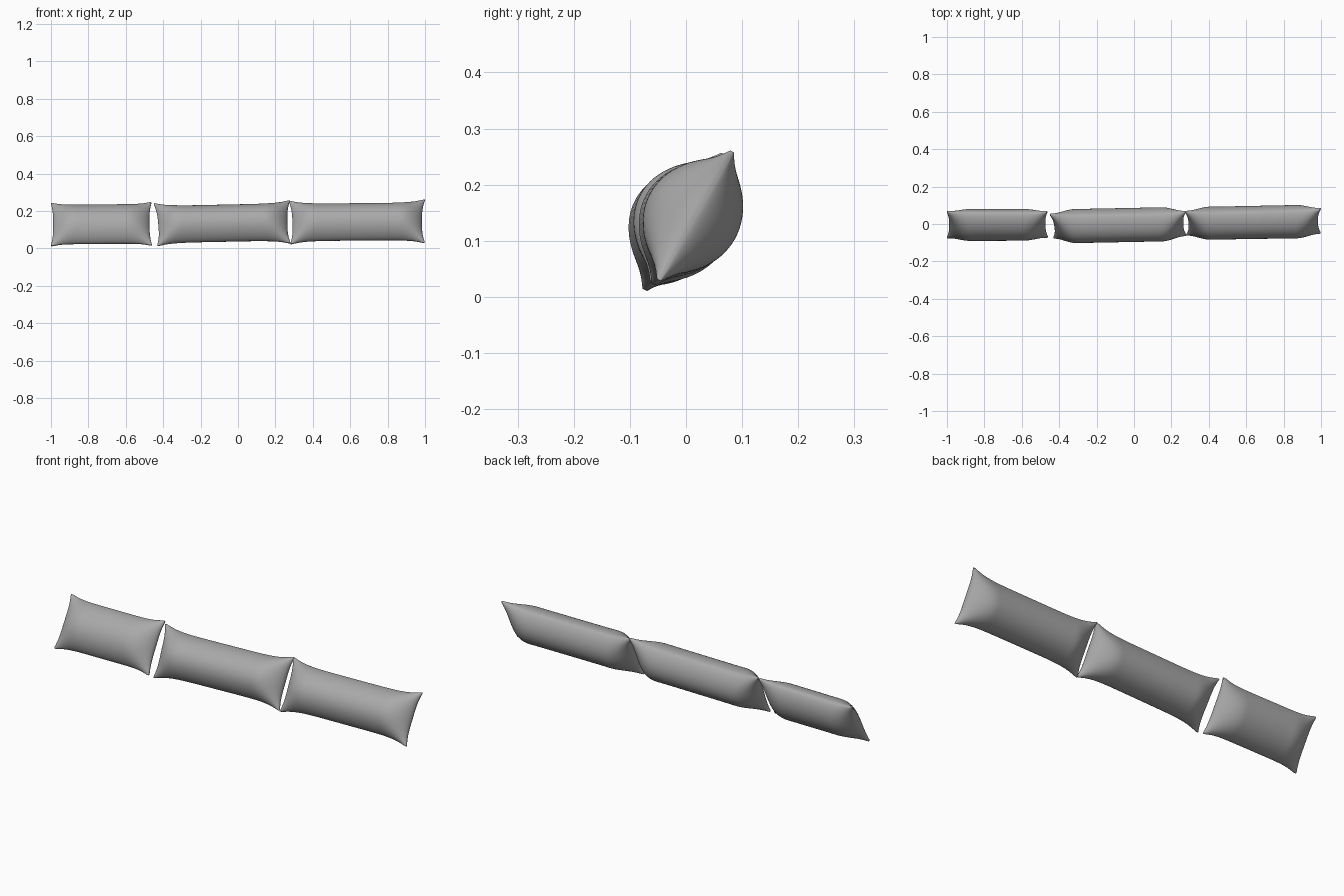
import bpy, bmesh, math
from mathutils import Vector

if "Cube" in bpy.data.objects:
    bpy.data.objects.remove(bpy.data.objects["Cube"])

NX, NV = 64, 36          # grid resolution of each cushion face
RIM = 0.003              # half thickness of the seam

fabric = bpy.data.materials.new("grey_fabric")
fabric.diffuse_color = (0.40, 0.40, 0.40, 1)
fabric.use_nodes = True
fabric.node_tree.nodes["Principled BSDF"].inputs["Base Color"].default_value = fabric.diffuse_color


def cushion(name, bl, br, tl, tr, thick, pinch_v=0.030, pinch_u=0.020):
    """Pillow spanned by four seam corners, pinched edges, puffed both ways."""
    bl, br, tl, tr = map(Vector, (bl, br, tl, tr))
    ax = ((br - bl) + (tr - tl)).normalized()
    up = (tl - bl) + (tr - br)
    up = (up - ax * up.dot(ax)).normalized()
    front = up.cross(ax).normalized()
    if front.y > 0:
        front = -front
    half_len = (br - bl).length / 2
    bm = bmesh.new()
    grids = {}
    for side in (1, -1):
        grid = []
        for i in range(NX + 1):
            u = math.sin(math.pi / 2 * (2 * i / NX - 1))
            row = []
            for j in range(NV + 1):
                v = math.sin(math.pi / 2 * (2 * j / NV - 1))
                p = bl.lerp(br, (u + 1) / 2).lerp(tl.lerp(tr, (u + 1) / 2), (v + 1) / 2)
                # edges drawn in between the corners, corner tips rounded
                tip = 0.008 * abs(u * v) ** 24
                p -= up * v * pinch_v * (1 - abs(u) ** 6)
                p -= ax * u * pinch_u * (1 - abs(v) ** 3)
                p -= ax * math.copysign(tip, u) + up * math.copysign(tip, v)
                d = min((1 - abs(u)) * half_len / 0.13, 1)
                fu = math.sin(math.pi / 2 * d) ** 0.65
                fv = max(0, 1 - v * v) ** 0.7
                t = thick if side == 1 else thick - 0.006
                p += front * side * (RIM + t * fu * fv)
                row.append(bm.verts.new(p))
            grid.append(row)
        for i in range(NX):
            for j in range(NV):
                bm.faces.new((grid[i][j], grid[i + 1][j],
                              grid[i + 1][j + 1], grid[i][j + 1]))
        grids[side] = grid

    # seam strip joining front and back
    def border(g):
        return ([g[i][0] for i in range(NX)] + [g[NX][j] for j in range(NV)] +
                [g[i][NV] for i in range(NX, 0, -1)] +
                [g[0][j] for j in range(NV, 0, -1)])
    f, k = border(grids[1]), border(grids[-1])
    for i in range(len(f)):
        n = (i + 1) % len(f)
        bm.faces.new((f[i], f[n], k[n], k[i]))
    bmesh.ops.recalc_face_normals(bm, faces=bm.faces)
    me = bpy.data.meshes.new(name)
    bm.to_mesh(me)
    bm.free()
    me.materials.append(fabric)
    ob = bpy.data.objects.new(name, me)
    bpy.context.collection.objects.link(ob)
    bpy.ops.object.select_all(action='DESELECT')
    ob.select_set(True)
    bpy.context.view_layer.objects.active = ob
    bpy.ops.object.shade_smooth_by_angle(angle=math.radians(40))


# short cushion on the left, two longer ones beside it, all leaning back
cushion("left_cushion", (-1.004, -0.077, 0.006), (-0.456, -0.074, 0.010),
        (-1.004, 0.070, 0.247), (-0.459, 0.070, 0.252), 0.076, 0.022, 0.016)
cushion("middle_cushion", (-0.436, -0.078, 0.006), (0.285, -0.064, 0.021),
        (-0.456, 0.055, 0.246), (0.282, 0.070, 0.262), 0.090)
cushion("right_cushion", (0.276, -0.062, 0.016), (1.003, -0.052, 0.023),
        (0.267, 0.070, 0.259), (1.004, 0.086, 0.266), 0.086)
